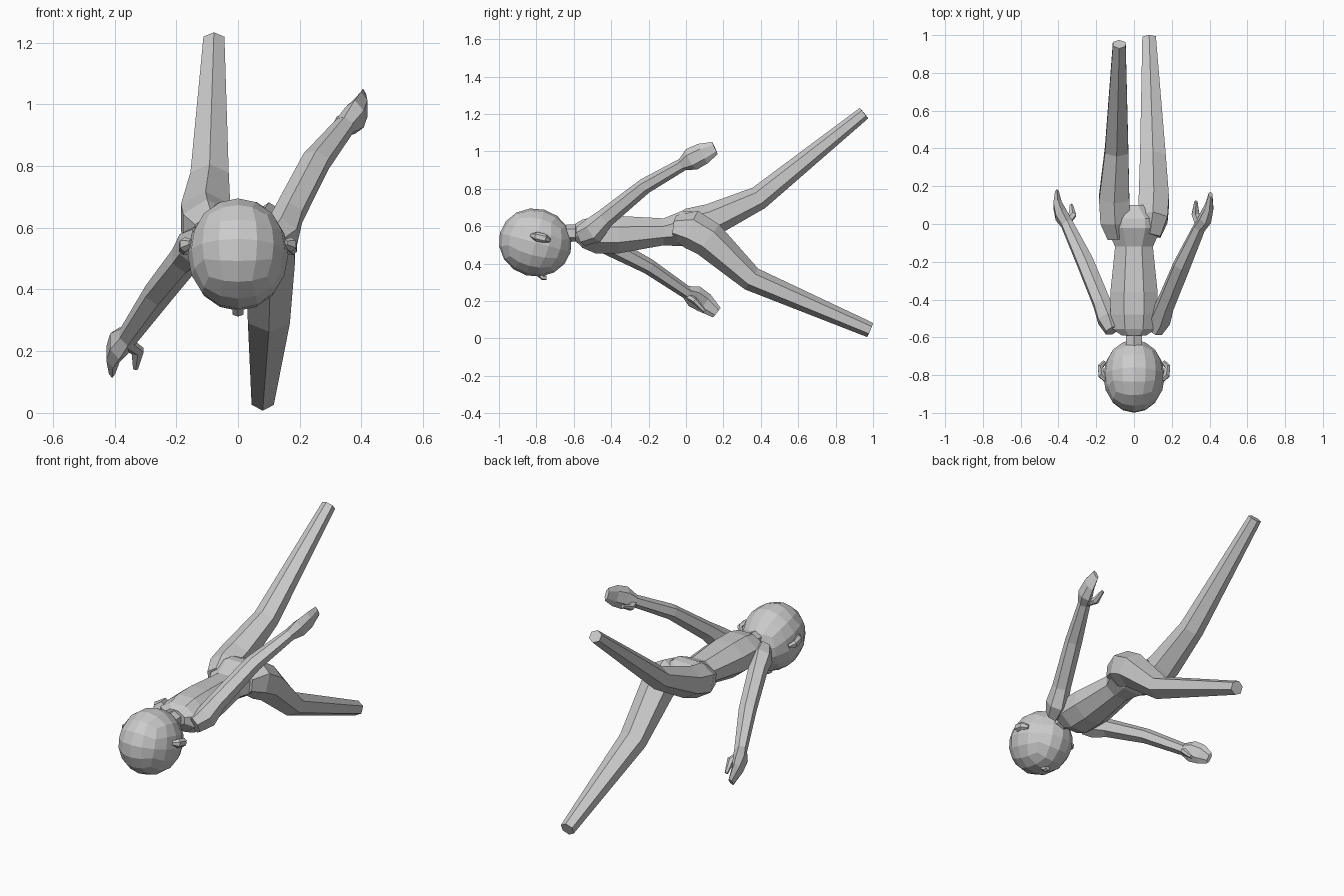
import bpy, bmesh, math
from mathutils import Vector, Matrix


def finish(name, bm):
    bmesh.ops.recalc_face_normals(bm, faces=bm.faces)
    me = bpy.data.meshes.new(name)
    bm.to_mesh(me)
    bm.free()
    ob = bpy.data.objects.new(name, me)
    bpy.context.collection.objects.link(ob)
    return ob


def loft(name, rings, sides=6, straight=False):
    """Skin a faceted tube; each ring is (x, y, z, half width, half depth)."""
    pts = [Vector(r[:3]) for r in rings]
    bm = bmesh.new()
    loops = []
    for i, r in enumerate(rings):
        a = (pts[i] - pts[max(i - 1, 0)]).normalized()
        b = (pts[min(i + 1, len(pts) - 1)] - pts[i]).normalized()
        t = Vector((0, 1, 0)) if straight else (a + b).normalized()
        side = Vector((1, 0, 0))
        side = (side - t * side.dot(t)).normalized()
        up = side.cross(t)
        # six sides put a ridge on top, eight sides put a flat on top
        off = math.pi / 2 if sides == 6 else math.pi / 8
        k = 1 / math.cos(math.pi / sides)
        kh = 1.0 if sides == 6 else k
        loops.append([bm.verts.new(
            pts[i] + side * (r[3] * k * math.cos(off + math.tau * j / sides))
            + up * (r[4] * kh * math.sin(off + math.tau * j / sides)))
            for j in range(sides)])
    for a, b in zip(loops, loops[1:]):
        for j in range(sides):
            n = (j + 1) % sides
            bm.faces.new((a[j], a[n], b[n], b[j]))
    bm.faces.new(loops[0])
    bm.faces.new(loops[-1])
    return finish(name, bm)


# head: rounded cube tilted slightly face down
bm = bmesh.new()
bmesh.ops.create_cube(bm, size=2)
bmesh.ops.subdivide_edges(bm, edges=bm.edges[:], cuts=3, use_grid_fill=True)
for v in bm.verts:
    v.co = Vector([math.tan(c * math.pi / 4) for c in v.co]).normalized()
bm.transform(Matrix.Translation((0, -0.806, 0.513))
             @ Matrix.Rotation(math.radians(-15), 4, 'X')
             @ Matrix.Diagonal((0.163, 0.196, 0.182, 1)))
finish("head", bm)

# nose under the head, ears on both sides
loft("nose", [(0, -0.79, 0.345, 0.018, 0.012), (0, -0.765, 0.325, 0.018, 0.014),
              (0, -0.745, 0.325, 0.012, 0.012)])
for s, n in ((1, "right"), (-1, "left")):
    loft(n + "_ear", [(s * 0.15, -0.825, 0.55, 0.012, 0.012),
                      (s * 0.172, -0.80, 0.545, 0.017, 0.025),
                      (s * 0.178, -0.755, 0.535, 0.014, 0.024),
                      (s * 0.155, -0.73, 0.525, 0.010, 0.012)])

# neck and torso
loft("neck", [(0, -0.69, 0.56, 0.042, 0.046), (0, -0.56, 0.565, 0.042, 0.046)],
     straight=True)
loft("torso", [(0, -0.59, 0.57, 0.065, 0.045), (0, -0.555, 0.56, 0.115, 0.075),
               (0, -0.48, 0.553, 0.125, 0.100), (0, -0.36, 0.555, 0.125, 0.100),
               (0, -0.12, 0.57, 0.100, 0.072), (0, -0.02, 0.588, 0.145, 0.095),
               (0, 0.03, 0.595, 0.14, 0.085), (0, 0.10, 0.60, 0.05, 0.05)],
     sides=8, straight=True)

# legs: one lifted, one lowered
loft("raised_leg", [(-0.085, -0.07, 0.58, 0.055, 0.065),
                    (-0.10, 0.02, 0.598, 0.078, 0.098),
                    (-0.105, 0.14, 0.635, 0.080, 0.088),
                    (-0.092, 0.39, 0.752, 0.062, 0.064),
                    (-0.078, 0.952, 1.205, 0.034, 0.036)])
loft("lowered_leg", [(0.085, -0.06, 0.595, 0.055, 0.065),
                     (0.10, 0.03, 0.583, 0.078, 0.105),
                     (0.105, 0.12, 0.53, 0.080, 0.098),
                     (0.10, 0.35, 0.318, 0.068, 0.066),
                     (0.08, 0.985, 0.045, 0.036, 0.041)])

# arms, hands and thumbs
loft("raised_arm", [(0.115, -0.565, 0.545, 0.035, 0.055),
                    (0.14, -0.50, 0.575, 0.052, 0.070),
                    (0.165, -0.43, 0.645, 0.045, 0.052),
                    (0.253, -0.22, 0.815, 0.043, 0.042),
                    (0.35, -0.01, 0.935, 0.030, 0.034)])
loft("lowered_arm", [(-0.115, -0.565, 0.565, 0.035, 0.055),
                     (-0.14, -0.50, 0.54, 0.052, 0.070),
                     (-0.17, -0.42, 0.50, 0.045, 0.052),
                     (-0.26, -0.20, 0.385, 0.043, 0.042),
                     (-0.36, 0.01, 0.242, 0.030, 0.034)])
loft("raised_hand", [(0.345, -0.02, 0.93, 0.030, 0.034),
                     (0.378, 0.03, 0.958, 0.032, 0.062),
                     (0.398, 0.09, 0.988, 0.022, 0.058),
                     (0.405, 0.155, 1.018, 0.010, 0.036)])
loft("lowered_hand", [(-0.355, 0.0, 0.25, 0.030, 0.034),
                      (-0.385, 0.045, 0.225, 0.032, 0.060),
                      (-0.405, 0.10, 0.19, 0.022, 0.055),
                      (-0.408, 0.165, 0.138, 0.010, 0.032)])
loft("raised_thumb", [(0.345, 0.0, 0.925, 0.022, 0.018),
                      (0.325, 0.055, 0.925, 0.020, 0.018),
                      (0.328, 0.12, 0.955, 0.008, 0.010)])
loft("lowered_thumb", [(-0.36, 0.01, 0.225, 0.022, 0.018),
                       (-0.325, 0.05, 0.20, 0.020, 0.018),
                       (-0.332, 0.10, 0.145, 0.008, 0.010)])
